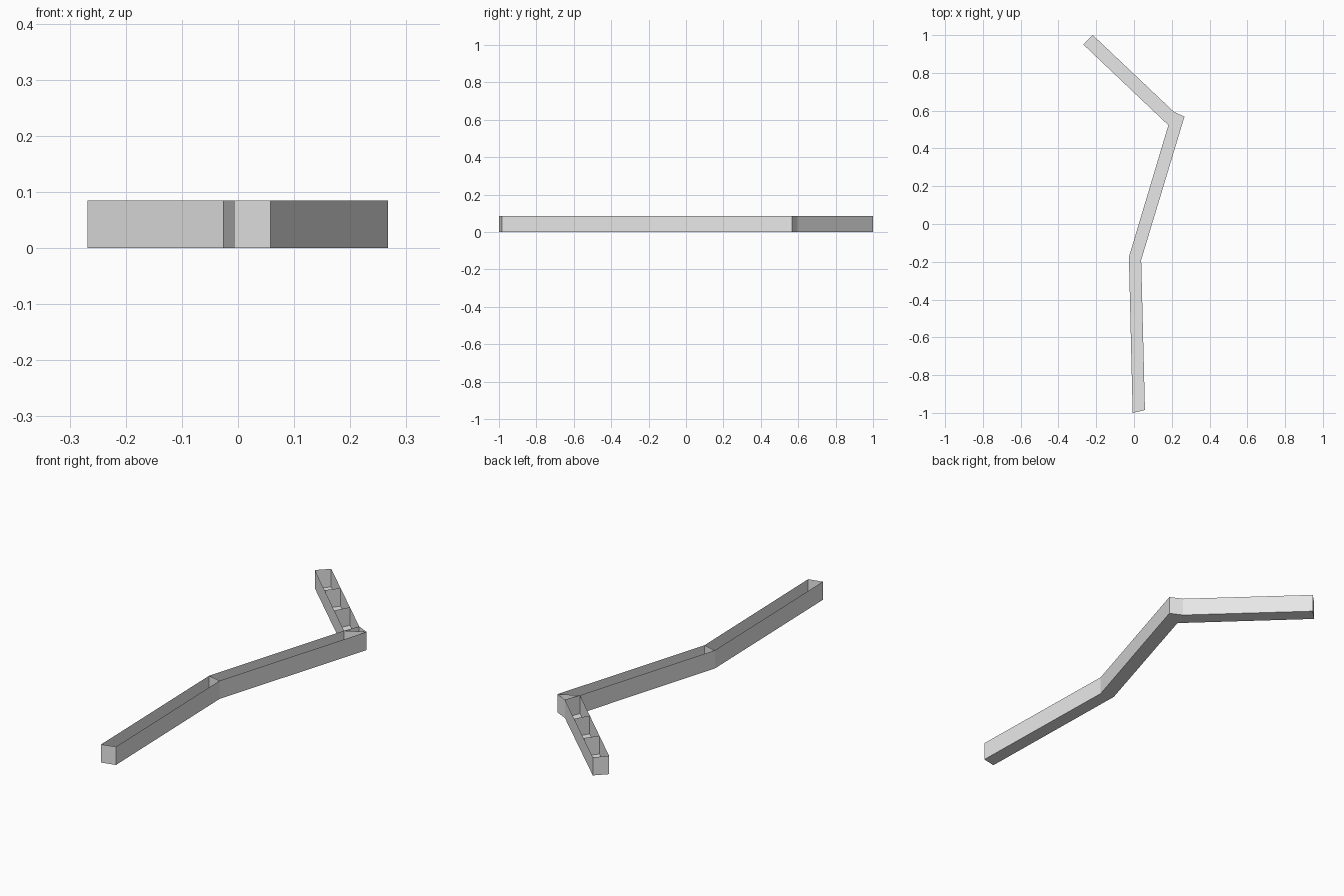
import bpy
from mathutils import Vector

if "Cube" in bpy.data.objects:
    bpy.data.objects.remove(bpy.data.objects["Cube"])

H = 0.085  # wall height

grey = bpy.data.materials.new("light grey")
grey.diffuse_color = (0.8, 0.8, 0.8, 1)
grey.use_nodes = True
grey.node_tree.nodes["Principled BSDF"].inputs["Base Color"].default_value = grey.diffuse_color

# Plan points: left and right side of the bent channel, front to back
start_l, start_r = Vector((-0.007, -1.0)), Vector((0.058, -0.985))
bend_l, bend_r = Vector((-0.027, -0.175)), Vector((0.038, -0.19))
elbow_in, elbow_out, elbow_back = Vector((0.182, 0.523)), Vector((0.267, 0.568)), Vector((0.21, 0.595))
end_l, end_r = Vector((-0.268, 0.95)), Vector((-0.218, 1.0))


def sheet_object(name, faces):
    verts = [tuple(p) for f in faces for p in f]
    idx, n = [], 0
    for f in faces:
        idx.append(tuple(range(n, n + len(f))))
        n += len(f)
    mesh = bpy.data.meshes.new(name)
    mesh.from_pydata(verts, [], idx)
    mesh.materials.append(grey)
    obj = bpy.data.objects.new(name, mesh)
    bpy.context.collection.objects.link(obj)


def wall(a, b):
    return [(a.x, a.y, 0), (b.x, b.y, 0), (b.x, b.y, H), (a.x, a.y, H)]


def floor(*pts):  # points given anticlockwise, face looks down
    return [(p.x, p.y, 0) for p in reversed(pts)]


# Floor of the three runs and the elbow wedge
sheet_object("floor", [
    floor(start_l, start_r, bend_r, bend_l),
    floor(bend_l, bend_r, elbow_out, elbow_in),
    floor(elbow_in, elbow_out, elbow_back),
    floor(elbow_in, elbow_back, end_r, end_l)])

# Outer walls follow the outline anticlockwise
outline = [start_l, start_r, bend_r, elbow_out, elbow_back, end_r, end_l, elbow_in, bend_l]
sheet_object("outer_walls", [wall(a, b) for a, b in zip(outline, outline[1:] + outline[:1])])

# Cross walls at the bends
sheet_object("bend_partitions", [
    wall(bend_l, bend_r), wall(elbow_in, elbow_out), wall(elbow_in, elbow_back)])

# Two dividers split the rear run into three cells
sheet_object("rear_dividers", [
    wall(elbow_in.lerp(end_l, t), elbow_back.lerp(end_r, t)) for t in (1 / 3, 2 / 3)])
